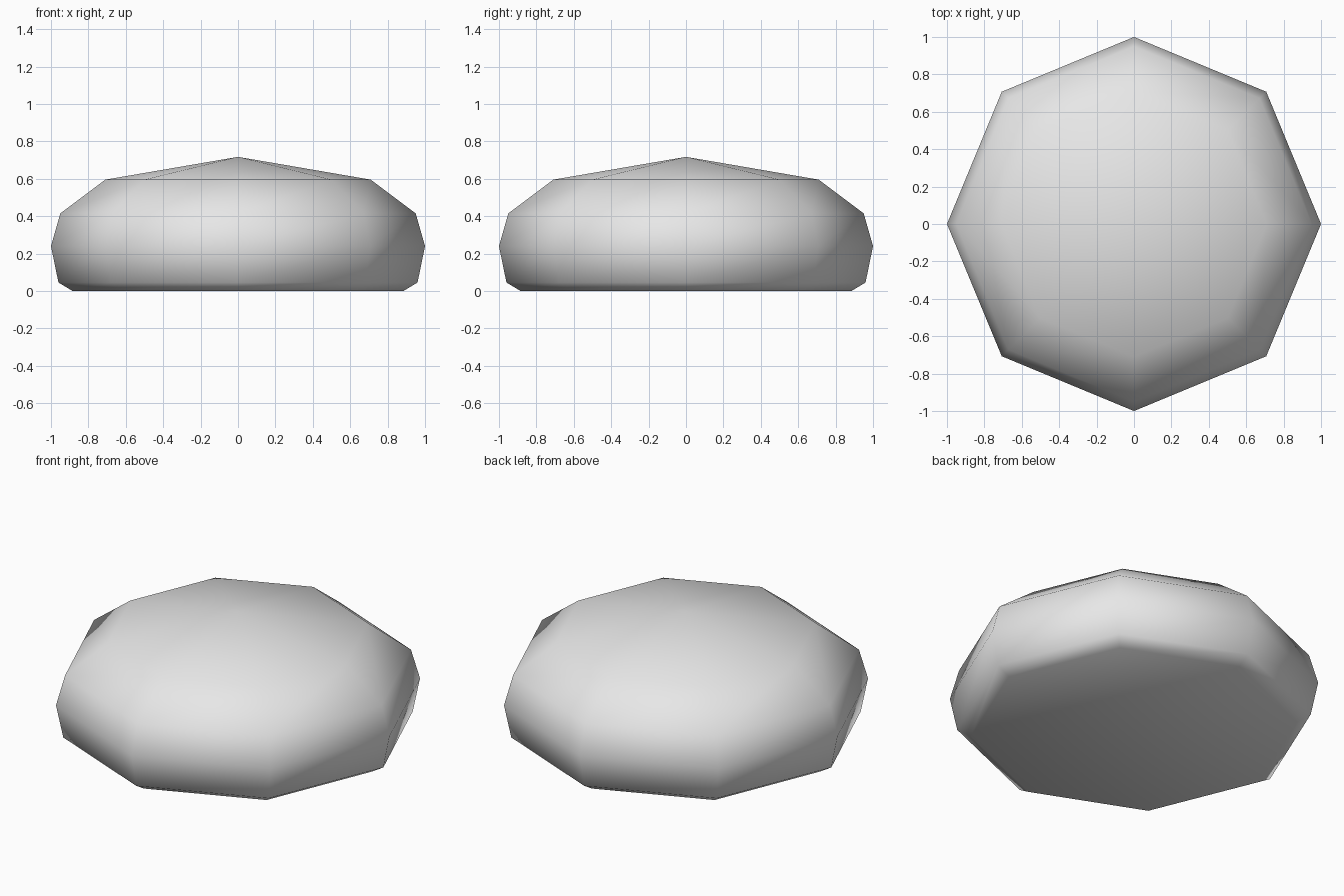
import bpy
import bmesh
import math

default = bpy.data.objects.get("Cube")
if default:
    bpy.data.objects.remove(default, do_unlink=True)

SIDES = 8

# Pale grey stone
stone = bpy.data.materials.new("light_grey")
stone.use_nodes = True
grey = (0.8, 0.8, 0.8, 1)
stone.diffuse_color = grey
stone.node_tree.nodes["Principled BSDF"].inputs["Base Color"].default_value = grey

# Half profile from rounded foot to shoulder: radius, height
profile = [(0.885, 0), (0.96, 0.045), (1, 0.24), (0.95, 0.415), (0.71, 0.595)]
PEAK = 0.717

bm = bmesh.new()
rings = []
for radius, height in profile:
    ring = []
    for i in range(SIDES):
        a = math.tau * i / SIDES
        ring.append(bm.verts.new((radius * math.cos(a), radius * math.sin(a), height)))
    rings.append(ring)

# Flat underside, side bands and shallow pointed top
bm.faces.new(reversed(rings[0]))
peak = bm.verts.new((0, 0, PEAK))
for i in range(SIDES):
    j = (i + 1) % SIDES
    for low, high in zip(rings, rings[1:]):
        bm.faces.new((low[i], low[j], high[j], high[i]))
    bm.faces.new((rings[-1][i], rings[-1][j], peak))

for face in bm.faces:
    face.smooth = True
bmesh.ops.recalc_face_normals(bm, faces=bm.faces)

mesh = bpy.data.meshes.new("pebble_body")
bm.to_mesh(mesh)
bm.free()
mesh.materials.append(stone)
body = bpy.data.objects.new("pebble_body", mesh)
bpy.context.collection.objects.link(body)
